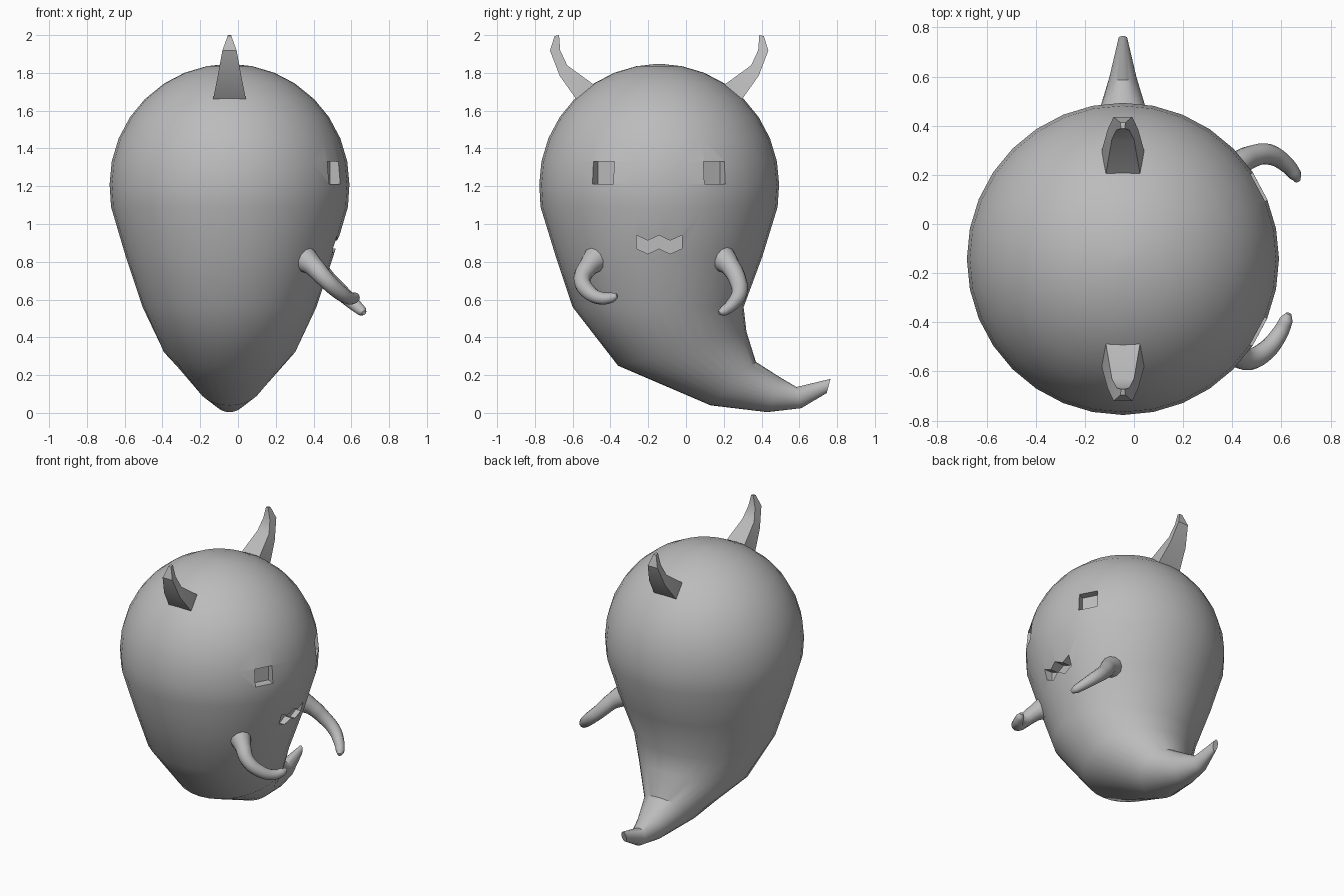
import bpy, bmesh, math
from mathutils import Vector

if "Cube" in bpy.data.objects:
    bpy.data.objects.remove(bpy.data.objects["Cube"])

CX, CY = -0.045, -0.142          # head axis
grey = bpy.data.materials.new("ghost grey")
grey.diffuse_color = (0.5, 0.5, 0.5, 1)
grey.use_nodes = True
grey.node_tree.nodes["Principled BSDF"].inputs["Base Color"].default_value = grey.diffuse_color


def make(name, bm):
    bmesh.ops.recalc_face_normals(bm, faces=bm.faces)
    me = bpy.data.meshes.new(name)
    bm.to_mesh(me)
    bm.free()
    ob = bpy.data.objects.new(name, me)
    bpy.context.collection.objects.link(ob)
    me.materials.append(grey)
    return ob


def activate(ob):
    bpy.ops.object.select_all(action='DESELECT')
    ob.select_set(True)
    bpy.context.view_layer.objects.active = ob


def smooth(ob, deg):
    activate(ob)
    bpy.ops.object.shade_smooth_by_angle(angle=math.radians(deg))


def loft(name, rings):
    """Skin closed rings of equal length and cap both ends."""
    bm = bmesh.new()
    rows = [[bm.verts.new(p) for p in r] for r in rings]
    n = len(rows[0])
    for a, b in zip(rows, rows[1:]):
        for i in range(n):
            j = (i + 1) % n
            bm.faces.new((a[i], a[j], b[j], b[i]))
    bm.faces.new(rows[0])
    bm.faces.new(rows[-1])
    return make(name, bm)


def ellipse(p, q, hw, n=32):
    """Ring spanning two (y, z) points with half width hw in x."""
    p, q = Vector(p), Vector(q)
    c, d = (p + q) / 2, (q - p) / 2
    out = []
    for i in range(n):
        t = 2 * math.pi * i / n
        y, z = c + d * math.cos(t)
        out.append((CX + hw * math.sin(t), y, z))
    return out


# body: round head running down into a curled tail
rings = []
for deg in (88, 79, 68, 57, 45, 34, 22.5, 11, 0):
    a = math.radians(deg)
    r, z = 0.635 * math.cos(a), 1.21 + 0.637 * math.sin(a)
    rings.append(ellipse((CY - r, z), (CY + r, z), r))
for p, q, hw in [((-0.77, 1.09), (0.485, 1.09), 0.627),
                 ((-0.69, 0.83), (0.405, 0.83), 0.55),
                 ((-0.60, 0.56), (0.305, 0.56), 0.46),
                 ((-0.36, 0.25), (0.32, 0.43), 0.355),
                 ((0.13, 0.04), (0.37, 0.27), 0.175),
                 ((0.43, 0.004), (0.50, 0.187), 0.095),
                 ((0.61, 0.025), (0.585, 0.137), 0.055),
                 ((0.745, 0.105), (0.765, 0.18), 0.018)]:
    rings.append(ellipse(p, q, hw))
body = loft("body", rings)

# cutters for the eye and mouth recesses
cutters = []
for s in (-1, 1):
    t = s * math.radians(28)
    bm = bmesh.new()
    bmesh.ops.create_cube(bm, size=1)
    cut = make("eye_cutter", bm)
    cut.scale = (0.4, 0.125, 0.12)
    r = 0.625 - 0.055 + 0.2
    cut.location = (CX + r * math.cos(t), CY - 0.002 + r * math.sin(t), 1.272)
    cut.rotation_euler = (0, 0, t)
    cutters.append(cut)

ys = [-0.262, -0.202, -0.143, -0.084, -0.022]
zig = [(y, 0.94 - 0.028 * (i % 2)) for i, y in enumerate(ys)]
zig += [(y, z - 0.07) for y, z in reversed(zig)]
cutters.append(loft("mouth_cutter", [[(x, y, z) for y, z in zig]
                                     for x in (0.465, 0.8)]))

bpy.context.view_layer.update()
activate(body)
for cut in cutters:
    m = body.modifiers.new("recess", 'BOOLEAN')
    m.operation, m.solver, m.object = 'DIFFERENCE', 'EXACT', cut
    bpy.ops.object.modifier_apply(modifier=m.name)
for cut in cutters:
    bpy.data.objects.remove(cut)
smooth(body, 35)

# horns: four-sided, bent upward, mirrored across the head
# inner (y, z), inner half width, outer (y, z), outer half width
horn = [((0.13, 1.66), 0.075, (0.25, 1.60), 0.088),
        ((0.20, 1.735), 0.07, (0.30, 1.665), 0.086),
        ((0.345, 1.84), 0.045, (0.385, 1.785), 0.062),
        ((0.382, 1.92), 0.026, (0.436, 1.918), 0.038),
        ((0.388, 2.0), 0.008, (0.412, 1.995), 0.01)]
for name, s in (("horn_back", 1), ("horn_front", -1)):
    rows = []
    for (yi, zi), wi, (yo, zo), wo in horn:
        yi, yo = CY + s * (yi - CY), CY + s * (yo - CY)
        rows.append([(CX - wi, yi, zi), (CX + wi, yi, zi),
                     (CX + wo, yo, zo), (CX - wo, yo, zo)])
    smooth(loft(name, rows), 30)


# arms: tapering curved tubes
def arm(name, pts):
    cu = bpy.data.curves.new(name, 'CURVE')
    cu.dimensions = '3D'
    cu.bevel_depth, cu.bevel_resolution = 1, 4
    cu.resolution_u, cu.use_fill_caps = 5, True
    sp = cu.splines.new('BEZIER')
    sp.bezier_points.add(len(pts) - 1)
    for bp, (x, y, z, r) in zip(sp.bezier_points, pts):
        bp.co, bp.radius = (x, y, z), r
        bp.handle_left_type = bp.handle_right_type = 'AUTO'
    cu.materials.append(grey)
    ob = bpy.data.objects.new(name, cu)
    bpy.context.collection.objects.link(ob)
    activate(ob)
    bpy.ops.object.convert(target='MESH')
    smooth(bpy.context.object, 50)


arm("arm_front", [(0.33, -0.46, 0.83, 0.08), (0.40, -0.515, 0.775, 0.053),
                  (0.46, -0.55, 0.71, 0.045), (0.53, -0.52, 0.645, 0.041),
                  (0.59, -0.45, 0.607, 0.034), (0.62, -0.39, 0.612, 0.027),
                  (0.63, -0.365, 0.622, 0.012)])
arm("arm_back", [(0.33, 0.18, 0.83, 0.08), (0.41, 0.235, 0.775, 0.053),
                 (0.48, 0.275, 0.70, 0.046), (0.55, 0.283, 0.635, 0.042),
                 (0.61, 0.25, 0.58, 0.035), (0.655, 0.20, 0.54, 0.027),
                 (0.667, 0.175, 0.53, 0.012)])
